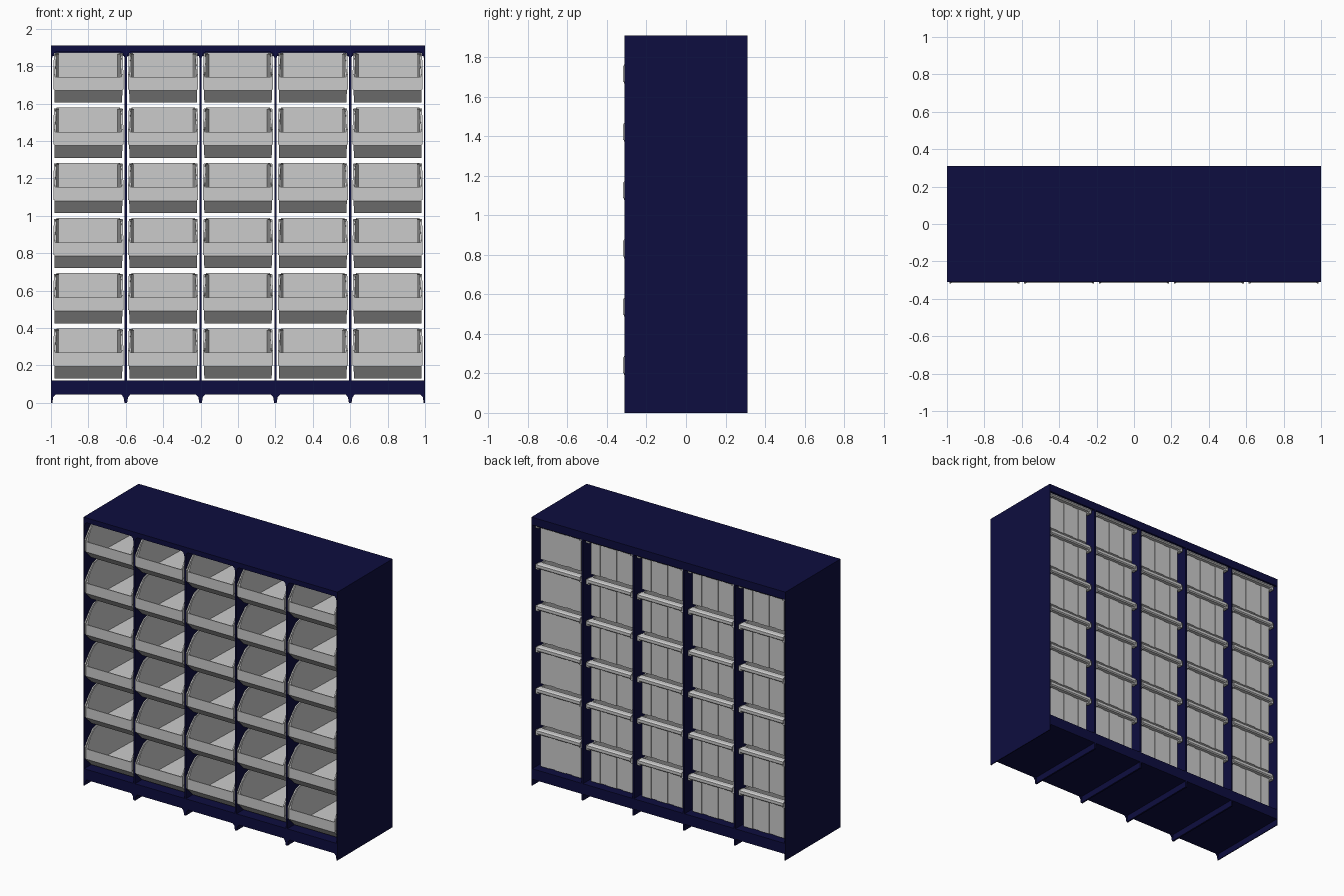
import bpy, bmesh

cube = bpy.data.objects.get("Cube")
if cube:
    bpy.data.objects.remove(cube, do_unlink=True)


def material(name, rgb):
    m = bpy.data.materials.new(name)
    m.use_nodes = True
    m.diffuse_color = (*rgb, 1)
    m.node_tree.nodes["Principled BSDF"].inputs["Base Color"].default_value = (*rgb, 1)
    return m


BLUE = material("navy_paint", (0.004, 0.004, 0.05))
GREY = material("grey_plastic", (0.6, 0.6, 0.6))

W, D, H = 1.0, 0.31, 1.91
COLS, ROWS = 5, 6
PITCH_X, PITCH_Z = 0.4, 0.295
FIRST_X = -0.8
T = 0.006


def finish(name, bm, mat):
    bmesh.ops.recalc_face_normals(bm, faces=bm.faces)
    mesh = bpy.data.meshes.new(name)
    bm.to_mesh(mesh)
    bm.free()
    mesh.materials.append(mat)
    ob = bpy.data.objects.new(name, mesh)
    bpy.context.collection.objects.link(ob)
    return ob


def add_box(bm, x, y, z):
    """Box from (min, max) pairs on each axis."""
    v = bmesh.ops.create_cube(bm, size=1)["verts"]
    for p in v:
        p.co = [lo + (c + 0.5) * (hi - lo) for c, (lo, hi) in zip(p.co, (x, y, z))]


def box(name, x, y, z, mat=BLUE):
    bm = bmesh.new()
    add_box(bm, x, y, z)
    return finish(name, bm, mat)


def add_prism(bm, ring, offset):
    """Closed prism: a planar ring of points moved by an offset."""
    face = bm.faces.new([bm.verts.new(p) for p in ring])
    ext = bmesh.ops.extrude_face_region(bm, geom=[face], use_keep_orig=True)["geom"]
    bmesh.ops.translate(bm, vec=offset, verts=[g for g in ext if isinstance(g, bmesh.types.BMVert)])


def repeat(ob, thickness=0):
    """Optional wall thickness, then the grid of columns and rows."""
    if thickness:
        s = ob.modifiers.new("walls", "SOLIDIFY")
        s.thickness, s.offset, s.use_even_offset = thickness, -1, True
    for count, step in ((COLS, (PITCH_X, 0, 0)), (ROWS, (0, 0, PITCH_Z))):
        a = ob.modifiers.new("array", "ARRAY")
        a.count = count
        a.use_relative_offset = False
        a.use_constant_offset = True
        a.constant_offset_displace = step


# Cabinet carcass
box("top_panel", (-W, W), (-D, D), (1.875, H))
box("back_top_rail", (-W, W), (0.295, D), (1.855, 1.875))
box("base_panel", (-W, W), (-D, D), (0.045, 0.12))
for i in range(COLS + 1):
    x = -W + i * PITCH_X
    lo, hi = max(x - T, -W), min(x + T, W)
    side = i in (0, COLS)
    box("side_panel" if side else "divider", (lo, hi), (-D, D), (0, 1.88))
    # Corner gussets at the feet and under the top, on the front edge
    bm = bmesh.new()
    for s in (-1, 1):
        if abs(x + s * 0.1) > W:
            continue
        for z0, z1 in ((0.046, 0.0), (1.876, 1.845)):
            add_prism(bm, [(x, -D, z0), (x + s * 0.026, -D, z0),
                           (x + s * 0.012, -D, z0 + (z1 - z0) * 0.35), (x + s * 0.007, -D, z1),
                           (x, -D, z1)], (0, 0.012, 0))
    finish("corner_gussets", bm, BLUE)


# Storage bin shell: open at the top, tapering in towards the back
FRONT, BACK = -0.315, 0.262
LIP = 0.268
profile = [(BACK, 0.39), (BACK, 0.13), (-0.25, 0.13), (FRONT, 0.195), (FRONT, LIP),
           (-0.27, 0.335), (-0.23, 0.375), (-0.18, 0.39)]


def half_width(y):
    return 0.182 - 0.018 * (y - FRONT) / (BACK - FRONT)


bm = bmesh.new()
left, right = ([bm.verts.new((FIRST_X + s * half_width(y), y, z)) for y, z in profile] for s in (-1, 1))
bm.faces.new(left)
bm.faces.new(right)
for k in range(4):
    bm.faces.new((left[k], left[k + 1], right[k + 1], right[k]))
bmesh.ops.recalc_face_normals(bm, faces=bm.faces)
# The normals must point out of the bin so the walls grow inwards
floor = min(bm.faces, key=lambda f: f.calc_center_median().z)
if floor.normal.z > 0:
    bmesh.ops.reverse_faces(bm, faces=bm.faces)
mesh = bpy.data.meshes.new("bin_shell")
bm.to_mesh(mesh)
bm.free()
mesh.materials.append(GREY)
shell = bpy.data.objects.new("bin_shell", mesh)
bpy.context.collection.objects.link(shell)
repeat(shell, 0.008)

# Raised collar along the sloping front edges and top edges of each bin
bm = bmesh.new()
edge = [(FRONT - 0.003, 0.2), (FRONT - 0.003, 0.28), (-0.272, 0.34), (-0.232, 0.38), (-0.18, 0.394), (0.255, 0.394)]
inner = [(0.255, 0.38), (-0.175, 0.38), (-0.222, 0.362), (-0.255, 0.325), (-0.295, 0.265), (-0.295, 0.215)]
for s in (-1, 1):
    add_prism(bm, [(FIRST_X + s * (half_width(y) - 0.004), y, z) for y, z in edge + inner], (s * 0.009, 0, 0))
repeat(finish("bin_collar", bm, GREY))

# Hanging bar with end tabs on the back of each bin
bm = bmesh.new()
add_prism(bm, [(FIRST_X - 0.17, y, z) for y, z in
               ((0.255, 0.365), (0.288, 0.365), (0.295, 0.372), (0.295, 0.392), (0.285, 0.398), (0.255, 0.398))],
          (0.34, 0, 0))
for s in (-1, 1):
    c = FIRST_X + s * 0.172
    add_box(bm, (c - 0.012, c + 0.012), (0.25, 0.288), (0.355, 0.39))
repeat(finish("bin_hanging_bar", bm, GREY))

# Vertical stiffening ribs on the back of each bin
bm = bmesh.new()
for c, w in ((-0.125, 0.035), (0, 0.04), (0.125, 0.035)):
    add_box(bm, (FIRST_X + c - w, FIRST_X + c + w), (0.258, 0.267), (0.13, 0.37))
repeat(finish("bin_back_ribs", bm, GREY))
